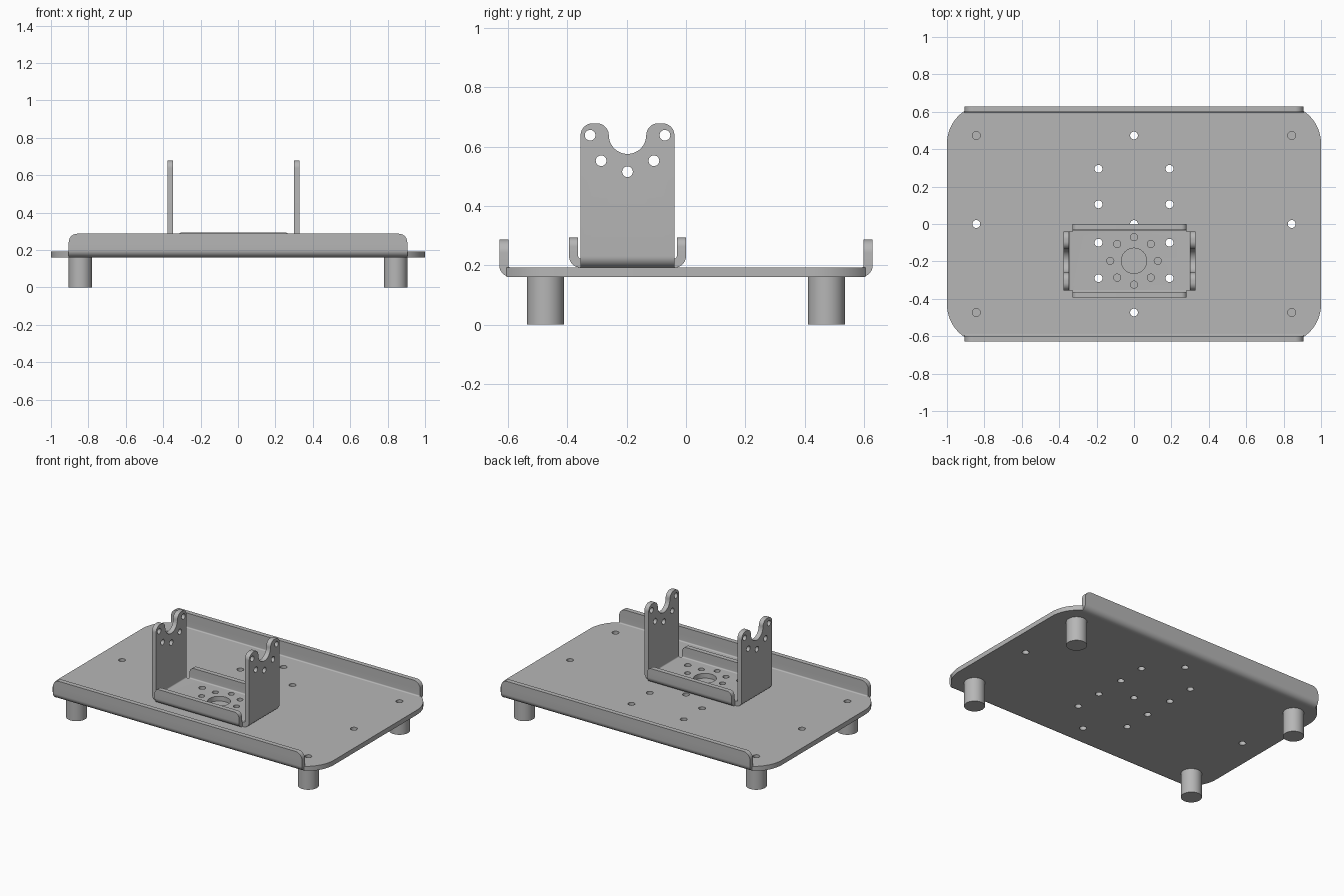
import bpy, bmesh
from math import cos, sin, pi, radians
from mathutils import Matrix

cube = bpy.data.objects.get("Cube")
if cube:
    bpy.data.objects.remove(cube, do_unlink=True)

steel = bpy.data.materials.new("grey_steel")
GREY = (0.47, 0.47, 0.47, 1)
steel.use_nodes = True
steel.diffuse_color = GREY
steel.node_tree.nodes["Principled BSDF"].inputs["Base Color"].default_value = GREY

T, RI = 0.031, 0.008          # sheet thickness and inner bend radius
RO = T + RI
BASE_Z, BRACKET_Z = 0.161, 0.192
BX, BY = -0.024, -0.197       # bracket centre


def arc(cx, cy, r, a0, a1, n=10):
    angles = [radians(a0 + (a1 - a0) * i / n) for i in range(n + 1)]
    return [(cx + r * cos(a), cy + r * sin(a)) for a in angles]


def hole(x, y, r):
    return arc(x, y, r, 0, 360, 24)[:-1]


def mirrored(half):
    """Close a right-hand outline with its mirror image."""
    return half + [(-x, y) for x, y in reversed(half)]


# Axes of each drawing plane: drawing right, drawing up, thickness
FLAT = Matrix.Identity(3)
ALONG_X = Matrix(((0, 0, 1), (1, 0, 0), (0, 1, 0)))    # drawn in y-z
ALONG_Y = Matrix(((1, 0, 0), (0, 0, -1), (0, 1, 0)))   # drawn in x-z


def add_sheet(bm, loops, depth, axes, origin):
    """Add an outline with holes, extruded symmetrically about its plane."""
    curve = bpy.data.curves.new("outline", "CURVE")
    curve.dimensions, curve.fill_mode, curve.extrude = "2D", "BOTH", depth / 2
    for loop in loops:
        pts = [p for i, p in enumerate(loop)
               if abs(p[0] - loop[i - 1][0]) + abs(p[1] - loop[i - 1][1]) > 1e-5]
        spline = curve.splines.new("POLY")
        spline.points.add(len(pts) - 1)
        for point, (x, y) in zip(spline.points, pts):
            point.co = (x, y, 0, 1)
        spline.use_cyclic_u = True
    temp = bpy.data.objects.new("outline", curve)
    bpy.context.collection.objects.link(temp)
    graph = bpy.context.evaluated_depsgraph_get()
    mesh = bpy.data.meshes.new_from_object(temp.evaluated_get(graph))
    mesh.transform(Matrix.Translation(origin) @ axes.to_4x4())
    bm.from_mesh(mesh)
    bpy.data.objects.remove(temp)
    bpy.data.curves.remove(curve)
    bpy.data.meshes.remove(mesh)


def add_bend(bm, side, inner, z, length, axes, origin):
    """Quarter-round fold whose upright inner face lies at the given offset."""
    c, zc = inner - RI, z + RO
    profile = arc(c, zc, RO, -90, 0) + arc(c, zc, RI, 0, -90)
    add_sheet(bm, [[(side * u, v) for u, v in profile]], length, axes, origin)


def finish(name, bm):
    bmesh.ops.remove_doubles(bm, verts=bm.verts, dist=1e-4)
    # Remove the inner walls where folded sections meet
    inner = [f for f in bm.faces if all(len(e.link_faces) > 2 for e in f.edges)]
    bmesh.ops.delete(bm, geom=inner, context="FACES")
    bmesh.ops.recalc_face_normals(bm, faces=bm.faces)
    mesh = bpy.data.meshes.new(name)
    bm.to_mesh(mesh)
    bm.free()
    mesh.materials.clear()
    mesh.materials.append(steel)
    obj = bpy.data.objects.new(name, mesh)
    bpy.context.collection.objects.link(obj)
    bpy.ops.object.select_all(action="DESELECT")
    obj.select_set(True)
    bpy.context.view_layer.objects.active = obj
    bpy.ops.object.shade_smooth_by_angle(angle=radians(30))


def flange_outline(half, z0, z1, r):
    return mirrored([(half, z0)] + arc(half - r, z1 - r, r, 0, 90))


mount_holes = [(s * 0.19, y) for s in (-1, 1) for y in (0.295, 0.105, -0.1, -0.29)]

# Base plate: rounded-end sheet with holes and two long folded lips
bm = bmesh.new()
lip, lip_half = 0.598, 0.905
quarter = arc(0.791, 0.43, 0.209, 0, 57) + [(lip_half, lip - RI)]
right_half = [(x, -y) for x, y in reversed(quarter)] + quarter
plate_holes = [(x, y) for x in (-0.843, 0, 0.843) for y in (-0.473, 0, 0.473)]
add_sheet(bm, [mirrored(right_half)] + [hole(x, y, 0.021) for x, y in plate_holes + mount_holes],
          T, FLAT, (0, 0, BASE_Z + T / 2))
for s in (-1, 1):
    add_bend(bm, s, lip, BASE_Z, 2 * lip_half, ALONG_X, (0, 0, 0))
    add_sheet(bm, [flange_outline(lip_half, BASE_Z + RO, 0.287, 0.045)],
              T, ALONG_Y, (0, s * (lip + T / 2), 0))
finish("base_plate", bm)

# Bracket: floor with a hole ring, two low lips and two tall notched uprights
bm = bmesh.new()
wall, wall_half = 0.323, 0.158
low, low_half = 0.166, 0.306
floor_quarter = [(wall - RI, wall_half), (low_half, wall_half), (low_half, low - RI)]
if low - RI <= wall_half + 1e-3:
    floor_quarter = [(wall - RI, wall_half), (low_half, low - RI)]
floor_half = [(x, -y) for x, y in reversed(floor_quarter)] + floor_quarter
ring = [(0.127 * cos(i * pi / 4) - BX, 0.127 * sin(i * pi / 4)) for i in range(8)]
floor_holes = [hole(-BX, 0, 0.068)] + [hole(x, y, 0.019) for x, y in ring]
floor_holes += [hole(x - BX, y - BY, 0.021) for x, y in mount_holes if y < 0]
add_sheet(bm, [mirrored(floor_half)] + floor_holes, T, FLAT, (BX, BY, BRACKET_Z + T / 2))

ear_z = 0.638
upright = mirrored([(wall_half, BRACKET_Z + RO)]
                   + arc(wall_half - 0.04, ear_z, 0.04, 0, 90)
                   + arc(0.103, ear_z, 0.04, 90, 180)
                   + arc(0, ear_z, 0.063, 0, -90, 12))
upright_holes = [hole(x, z, 0.018) for x, z in
                 ((-0.126, ear_z), (0.126, ear_z), (-0.089, 0.552), (0.089, 0.552), (0, 0.515))]
for s in (-1, 1):
    add_bend(bm, s, low, BRACKET_Z, 2 * low_half, ALONG_X, (BX, BY, 0))
    add_sheet(bm, [flange_outline(low_half, BRACKET_Z + RO, 0.293, 0.03)],
              T, ALONG_Y, (BX, BY + s * (low + T / 2), 0))
    add_bend(bm, s, wall, BRACKET_Z, 2 * wall_half, ALONG_Y, (BX, BY, 0))
    add_sheet(bm, [upright] + upright_holes, T, ALONG_X, (BX + s * (wall + T / 2), BY, 0))
finish("bracket", bm)

# Four round feet under the corner holes
for x, side in ((-0.843, "right"), (0.843, "left")):
    for y, end in ((-0.473, "front"), (0.473, "back")):
        bm = bmesh.new()
        bmesh.ops.create_cone(bm, cap_ends=True, segments=40, radius1=0.0625, radius2=0.0625,
                              depth=BASE_Z, matrix=Matrix.Translation((x, y, BASE_Z / 2)))
        finish(f"foot_{end}_{side}", bm)
